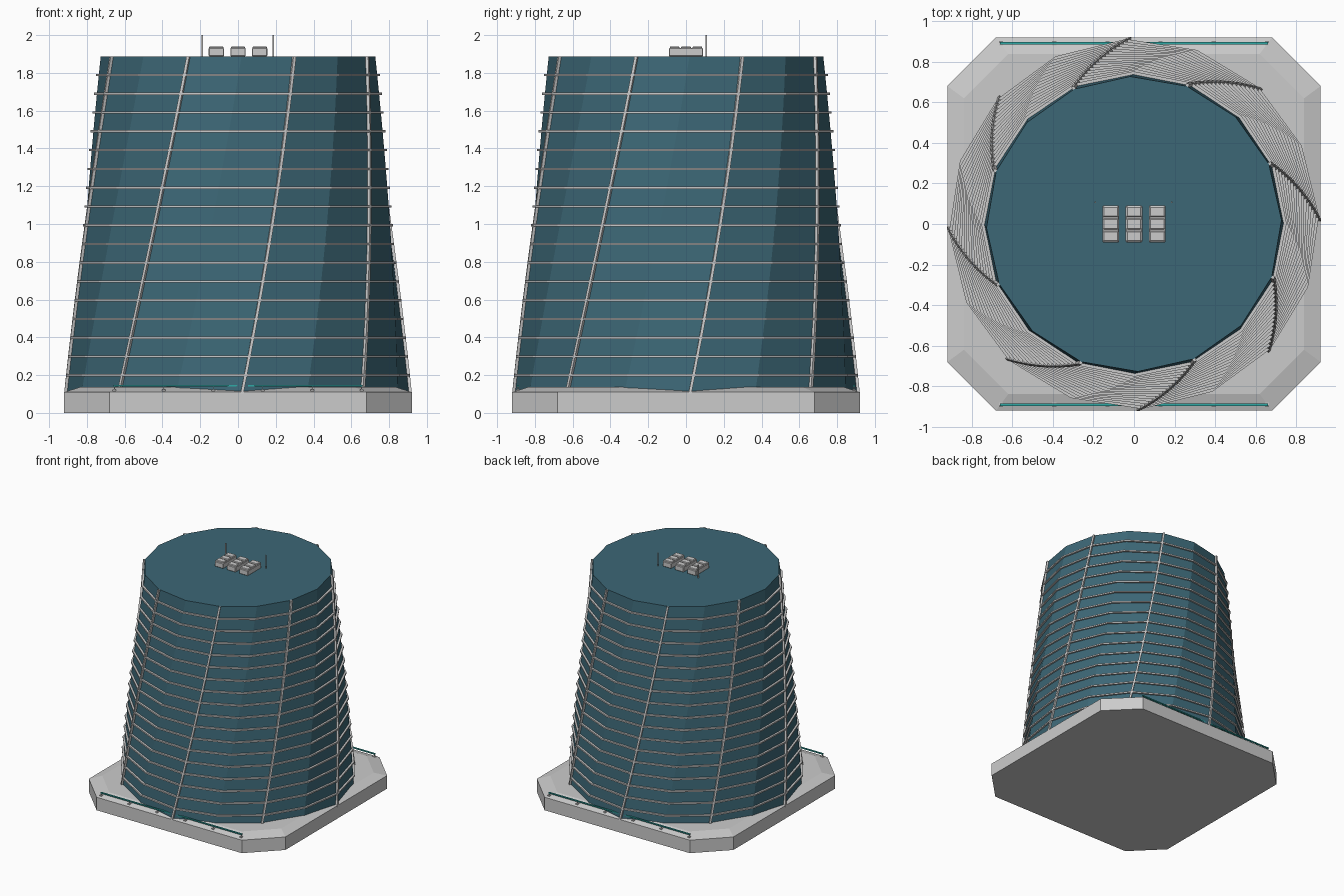
import bpy, bmesh
from math import cos, sin, radians, pi

if "Cube" in bpy.data.objects:
    bpy.data.objects.remove(bpy.data.objects["Cube"])

H, FLOORS, SIDES = 1.888, 19, 16
R0, R1, TWIST = 0.917, 0.727, radians(24)


def material(name, rgb):
    m = bpy.data.materials.new(name)
    m.diffuse_color = (*rgb, 1)
    m.use_nodes = True
    m.node_tree.nodes["Principled BSDF"].inputs["Base Color"].default_value = m.diffuse_color
    return m


GLASS = material("blue_glass", (0.045, 0.135, 0.18))
TEAL = material("teal_rail", (0.03, 0.40, 0.38))


def finish(bm, name, mat=None):
    bmesh.ops.recalc_face_normals(bm, faces=bm.faces)
    me = bpy.data.meshes.new(name)
    bm.to_mesh(me)
    bm.free()
    ob = bpy.data.objects.new(name, me)
    bpy.context.collection.objects.link(ob)
    if mat:
        me.materials.append(mat)
    return ob


def loft(bm, rings, caps=True, closed=False):
    """Skin a list of equal-length point rings with quads."""
    vs = [[bm.verts.new(p) for p in r] for r in rings]
    n = len(vs[0])
    pairs = list(zip(vs, vs[1:])) + ([(vs[-1], vs[0])] if closed else [])
    for a, b in pairs:
        for i in range(n):
            j = (i + 1) % n
            bm.faces.new((a[i], a[j], b[j], b[i]))
    if caps and not closed:
        bm.faces.new(vs[0][::-1])
        bm.faces.new(vs[-1])


def radius(z):
    return R0 + (R1 - R0) * z / H


def polygon(z, grow=0.0, zoff=0.0):
    r, t = radius(z) + grow, TWIST * z / H
    return [(r * cos(t + 2 * pi * i / SIDES), r * sin(t + 2 * pi * i / SIDES), z + zoff)
            for i in range(SIDES)]


def box(name, loc, size, mat=None, bevel=0):
    bm = bmesh.new()
    bmesh.ops.create_cube(bm, size=1)
    for v in bm.verts:
        v.co = [v.co[k] * size[k] + loc[k] for k in range(3)]
    if bevel:
        bmesh.ops.bevel(bm, geom=bm.edges[:], offset=bevel, segments=1, affect='EDGES')
    return finish(bm, name, mat)


levels = [H * k / FLOORS for k in range(FLOORS + 1)]

# twisted, tapering glass tower
bm = bmesh.new()
loft(bm, [polygon(max(z, 0.003)) for z in levels])
finish(bm, "tower_glass", GLASS)

# projecting band at each floor
bm = bmesh.new()
for z in levels[2:-1]:
    loft(bm, [polygon(z, g, dz) for g, dz in
              ((-0.012, -0.006), (0.015, -0.006), (0.015, 0.006), (-0.012, 0.006))],
         closed=True)
finish(bm, "floor_bands")

# eight fins following the twist
bm = bmesh.new()
for k in range(8):
    rings = []
    for z in levels[1:]:
        a = TWIST * z / H + k * pi / 4
        r = radius(z)
        rings.append([((r + d) * cos(a) - w * sin(a), (r + d) * sin(a) + w * cos(a), z)
                      for d, w in ((-0.01, -0.008), (0.014, -0.008), (0.014, 0.008), (-0.01, 0.008))])
    loft(bm, rings)
finish(bm, "spiral_fins")

# chamfered square podium with a sloped rim
corners = [(0.92, -0.68), (0.92, 0.68), (0.68, 0.92), (-0.68, 0.92),
           (-0.92, 0.68), (-0.92, -0.68), (-0.68, -0.92), (0.68, -0.92)]
bm = bmesh.new()
loft(bm, [[(x * s, y * s, z) for x, y in corners]
          for s, z in ((1, 0), (1, 0.11), (0.91, 0.136))])
finish(bm, "podium")

# front and back rails on small feet
for side, s in (("front", -1), ("back", 1)):
    box(side + "_rail", (0, s * 0.89, 0.143), (1.32, 0.012, 0.009), TEAL)
    for i in range(6):
        x = -0.655 + i * 0.262
        box(side + "_rail_foot", (x, s * 0.89, 0.118), (0.02, 0.02, 0.014))
        box(side + "_rail_post", (x, s * 0.89, 0.13), (0.005, 0.005, 0.022))

# roof cooling units with raised caps
for x in (-0.115, 0, 0.115):
    box("roof_unit", (x, 0, H + 0.022), (0.082, 0.182, 0.044), bevel=0.004)
    for y in (-0.06, 0, 0.06):
        box("roof_unit_cap", (x, y, H + 0.045), (0.076, 0.052, 0.016), bevel=0.005)

# two roof antennas
for x in (-0.19, 0.187):
    box("antenna", (x, 0.107, (H + 2) / 2), (0.007, 0.007, 2 - H))
